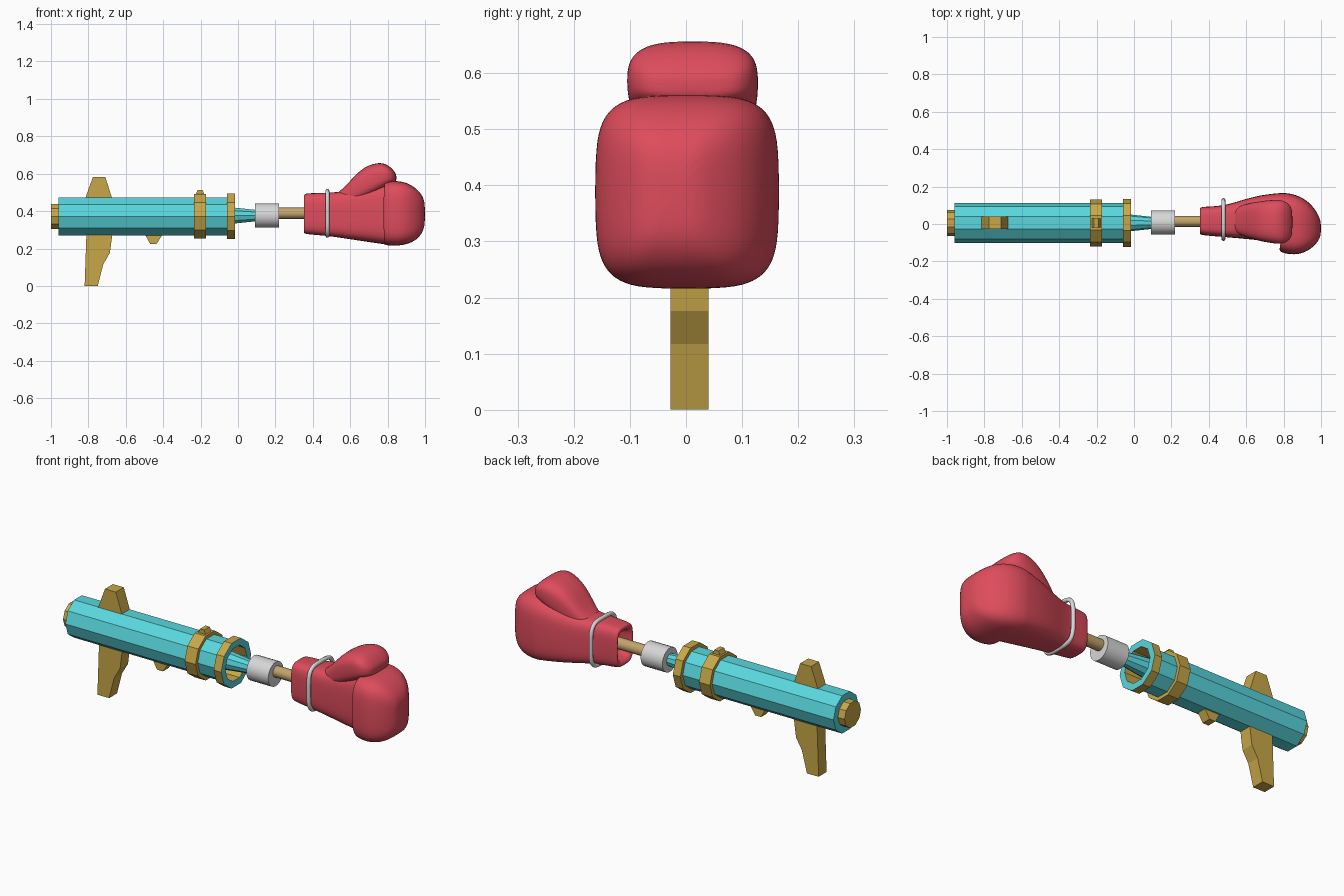
import bpy, bmesh, math

cube = bpy.data.objects.get("Cube")
if cube:
    bpy.data.objects.remove(cube)


def material(name, rgb):
    m = bpy.data.materials.new(name)
    m.use_nodes = True
    m.diffuse_color = (*rgb, 1)
    m.node_tree.nodes["Principled BSDF"].inputs["Base Color"].default_value = (*rgb, 1)
    return m


RED = material("glove_red", (0.73, 0.072, 0.107))
TEAL = material("teal", (0.10, 0.68, 0.73))
GOLD = material("gold", (0.58, 0.39, 0.065))
SILVER = material("light_grey", (0.68, 0.68, 0.69))
TAN = material("tan", (0.55, 0.37, 0.155))


def finish(name, bm, mats, smooth=False):
    bmesh.ops.recalc_face_normals(bm, faces=bm.faces[:])
    me = bpy.data.meshes.new(name)
    bm.to_mesh(me)
    bm.free()
    for m in mats:
        me.materials.append(m)
    for p in me.polygons:
        p.use_smooth = smooth
    ob = bpy.data.objects.new(name, me)
    bpy.context.collection.objects.link(ob)
    return ob


def skin(bm, rings, slots=None):
    """Join point rings into a closed shell."""
    loops = [[bm.verts.new(p) for p in ring] for ring in rings]
    n = len(loops[0])
    for i, (a, b) in enumerate(zip(loops, loops[1:])):
        for k in range(n):
            f = bm.faces.new((a[k], a[(k + 1) % n], b[(k + 1) % n], b[k]))
            f.material_index = slots[i] if slots else 0
    for i, loop in ((0, loops[0]), (-1, loops[-1])):
        f = bm.faces.new(loop)
        f.material_index = slots[i] if slots else 0


def turned(name, profile, mats, slots=None, sides=10, y=0.006, z=0.372):
    """Prism-like part turned about the long axis from (x, radius) points."""
    rings = []
    for x, r in profile:
        angles = [math.tau * k / sides for k in range(sides)]
        rings.append([(x, y + r * math.cos(a), z + r * math.sin(a)) for a in angles])
    bm = bmesh.new()
    skin(bm, rings, slots)
    return finish(name, bm, mats)


def plate(name, outline, half, y=0.006):
    """Side outline in x and z, given a thickness along y."""
    bm = bmesh.new()
    skin(bm, [[(x, y + s * half, z) for x, z in outline] for s in (-1, 1)])
    return finish(name, bm, [GOLD])


def rounded(y0, y1, z0, z1, power, count=20):
    """Rounded-rectangle outline as (y, z) points."""
    pts = []
    for k in range(count):
        a = math.tau * (k + 0.5) / count
        c, s = math.cos(a), math.sin(a)
        c, s = (math.copysign(abs(v) ** power, v) for v in (c, s))
        pts.append(((y0 + y1) / 2 + c * (y1 - y0) / 2, (z0 + z1) / 2 + s * (z1 - z0) / 2))
    return pts


def padded(name, sections, power):
    """Soft part from sections: x on the right edge, x elsewhere, y range, z range."""
    rings = []
    for xr, xl, y0, y1, z0, z1 in sections:
        ring = []
        for y, z in rounded(y0, y1, z0, z1, power):
            w = (1 - (y - y0) / (y1 - y0)) ** 4
            ring.append((xl + (xr - xl) * w, y, z))
        rings.append(ring)
    bm = bmesh.new()
    skin(bm, rings)
    ob = finish(name, bm, [RED], True)
    sub = ob.modifiers.new("soften", "SUBSURF")
    sub.levels = sub.render_levels = 2
    return ob


# Barrel, with a hollow gold-lined muzzle
turned("barrel", [(-0.96, 0.107), (-0.06, 0.107), (-0.06, 0.128), (-0.015, 0.128),
                  (-0.015, 0.092), (-0.2, 0.092)],
       [TEAL, GOLD], [0, 1, 1, 0, 1])
turned("rear_cap", [(-1.0, 0.07), (-0.95, 0.07)], [GOLD])
turned("barrel_band", [(-0.235, 0.126), (-0.17, 0.126)], [GOLD])

# Gold fittings
plate("grip", [(-0.82, 0), (-0.75, 0), (-0.72, 0.117), (-0.685, 0.176), (-0.67, 0.29),
               (-0.81, 0.29)], 0.034)
plate("top_fin", [(-0.82, 0.46), (-0.775, 0.583), (-0.71, 0.583), (-0.67, 0.46)], 0.034)
plate("trigger", [(-0.5, 0.28), (-0.47, 0.225), (-0.435, 0.225), (-0.4, 0.28)], 0.025)
plate("front_sight", [(-0.23, 0.48), (-0.215, 0.513), (-0.19, 0.513), (-0.175, 0.48)], 0.024)

# Plunger between barrel and glove
turned("plunger_cone", [(-0.2, 0.065), (0.095, 0.032)], [TEAL], z=0.376)
collar = turned("collar", [(0.09, 0.065), (0.22, 0.065)], [SILVER], sides=24, y=0.008, z=0.376)
rod = turned("rod", [(0.21, 0.03), (0.44, 0.03)], [TAN], sides=16, y=0.014, z=0.388)
for ob in (collar, rod):
    bpy.ops.object.select_all(action="DESELECT")
    ob.select_set(True)
    bpy.context.view_layer.objects.active = ob
    bpy.ops.object.shade_smooth_by_angle(angle=math.radians(35))

# Glove: hollow cuff, hand and curled fingers with a step on the palm side
padded("glove_hand", [
    (0.43, 0.43, -0.035, 0.06, 0.315, 0.455),
    (0.37, 0.37, -0.035, 0.06, 0.315, 0.455),
    (0.352, 0.352, -0.045, 0.077, 0.295, 0.475),
    (0.352, 0.352, -0.056, 0.088, 0.28, 0.491),
    (0.37, 0.37, -0.061, 0.093, 0.275, 0.497),
    (0.48, 0.48, -0.07, 0.097, 0.267, 0.498),
    (0.57, 0.57, -0.078, 0.127, 0.253, 0.506),
    (0.67, 0.67, -0.088, 0.154, 0.238, 0.53),
    (0.75, 0.75, -0.096, 0.164, 0.226, 0.55),
    (0.80, 0.78, -0.1, 0.166, 0.222, 0.556),
    (0.772, 0.79, -0.133, 0.167, 0.218, 0.559),
    (0.785, 0.805, -0.156, 0.167, 0.215, 0.562),
    (0.86, 0.85, -0.167, 0.162, 0.213, 0.563),
    (0.91, 0.905, -0.155, 0.14, 0.221, 0.553),
    (0.955, 0.955, -0.127, 0.1, 0.245, 0.522),
    (0.988, 0.988, -0.09, 0.045, 0.285, 0.482),
    (1.0, 1.0, -0.055, 0.01, 0.33, 0.44)], 0.5)
padded("glove_thumb", [
    (x, x, *rest) for x, *rest in (
        (0.5, -0.03, 0.07, 0.4, 0.48),
        (0.57, -0.06, 0.1, 0.42, 0.522),
        (0.65, -0.088, 0.12, 0.45, 0.627),
        (0.75, -0.107, 0.132, 0.5, 0.666),
        (0.805, -0.107, 0.127, 0.535, 0.647),
        (0.838, -0.08, 0.1, 0.55, 0.612),
        (0.847, -0.045, 0.065, 0.563, 0.592))], 0.65)

# Loose wrist loop
curve = bpy.data.curves.new("wrist_loop", "CURVE")
curve.dimensions = "3D"
curve.bevel_depth = 0.011
curve.bevel_resolution = 2
spline = curve.splines.new("POLY")
path = rounded(-0.08, 0.128, 0.268, 0.508, 0.5, 40)
spline.points.add(len(path) - 1)
for p, (y, z) in zip(spline.points, path):
    p.co = (0.478, y, z, 1)
spline.use_cyclic_u = True
spline.use_smooth = True
curve.materials.append(SILVER)
bpy.context.collection.objects.link(bpy.data.objects.new("wrist_loop", curve))
